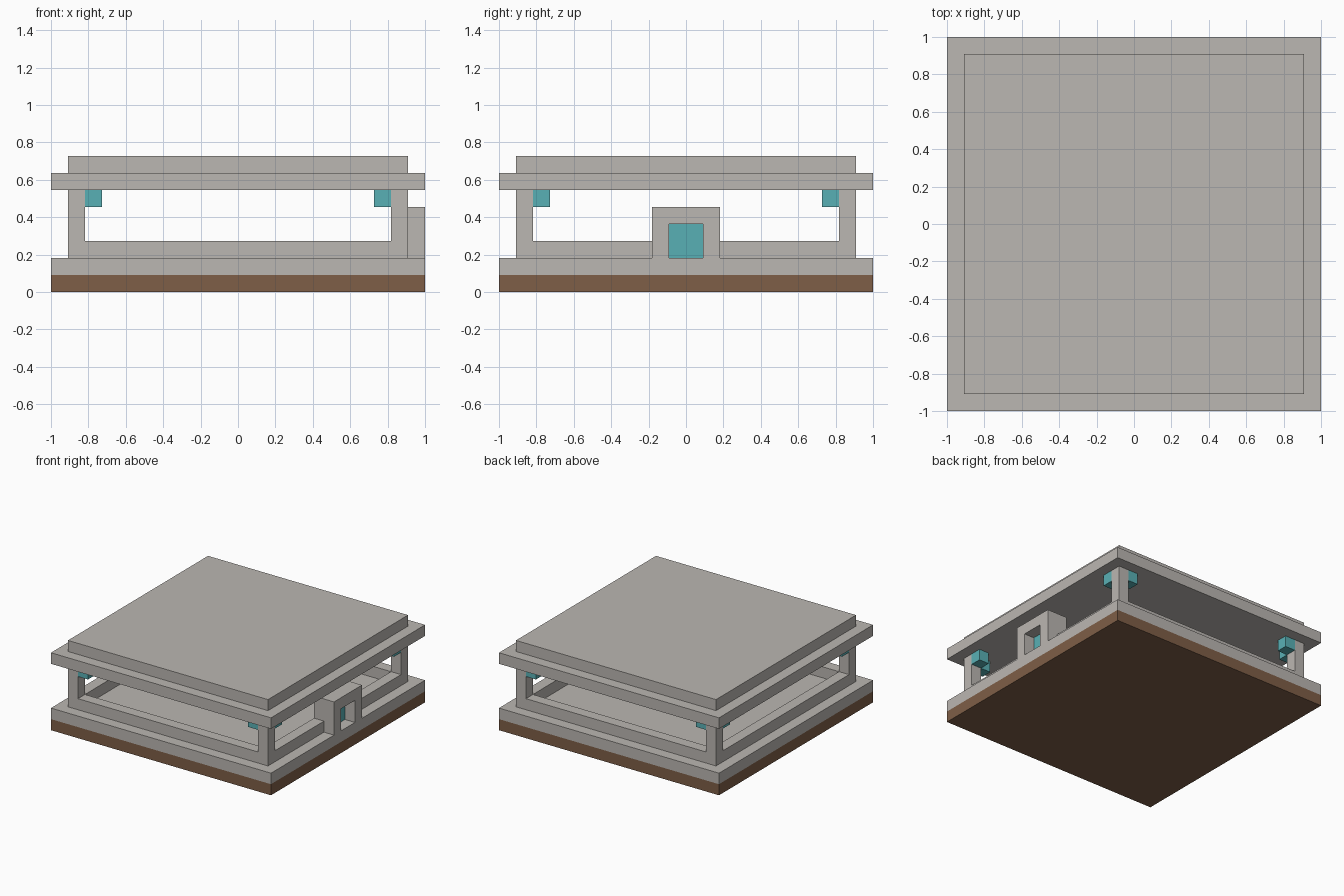
import bpy
import bmesh

U = 1 / 11  # building module: the base is 22 modules wide

cube = bpy.data.objects.get("Cube")
if cube:
    bpy.data.objects.remove(cube, do_unlink=True)


def material(name, rgb):
    linear = [((c / 255 + 0.055) / 1.055) ** 2.4 for c in rgb] + [1]
    mat = bpy.data.materials.new(name)
    mat.use_nodes = True
    mat.diffuse_color = linear
    mat.node_tree.nodes["Principled BSDF"].inputs["Base Color"].default_value = linear
    return mat


stone = material("grey stone", (187, 183, 178))
earth = material("brown earth", (126, 94, 71))
glow = material("teal glow", (89, 176, 181))


def finish(name, bm, mat):
    bmesh.ops.recalc_face_normals(bm, faces=bm.faces)
    mesh = bpy.data.meshes.new(name)
    bm.to_mesh(mesh)
    bm.free()
    mesh.materials.append(mat)
    obj = bpy.data.objects.new(name, mesh)
    bpy.context.collection.objects.link(obj)
    return obj


def box(name, x, y, z, mat):
    """Box from (low, high) pairs given in modules."""
    bm = bmesh.new()
    bmesh.ops.create_cube(bm, size=1)
    for v in bm.verts:
        v.co = [U * (r[0] if c < 0 else r[1]) for c, r in zip(v.co, (x, y, z))]
    return finish(name, bm, mat)


def span(sign, low, high):
    return sorted((sign * low, sign * high))


# Stacked slabs: ground, floor, eaves and roof
for name, half, low, mat in (("ground_slab", 11, 0, earth), ("floor_slab", 11, 1, stone),
                             ("eaves_slab", 11, 6, stone), ("roof_slab", 10, 7, stone)):
    box(name, (-half, half), (-half, half), (low, low + 1), mat)

# Low walls between the corner posts; the right-hand one is split by the doorway
box("front_wall", (-9, 9), (-10, -9), (2, 3), stone)
box("back_wall", (-9, 9), (9, 10), (2, 3), stone)
box("plain_side_wall", (-10, -9), (-9, 9), (2, 3), stone)
for s, end in ((-1, "front"), (1, "back")):
    box("door_side_wall_" + end, (9, 10), span(s, 2, 9), (2, 3), stone)

# Corner posts, each with two lamps tucked under the eaves
for sx, side in ((-1, "right"), (1, "left")):
    for sy, end in ((-1, "front"), (1, "back")):
        tag = f"_{end}_{side}"
        box("post" + tag, span(sx, 9, 10), span(sy, 9, 10), (2, 6), stone)
        box("lamp_across" + tag, span(sx, 8, 9), span(sy, 9, 10), (5, 6), glow)
        box("lamp_along" + tag, span(sx, 9, 10), span(sy, 8, 9), (5, 6), glow)

# Doorway: an arch profile extruded through the wall, with a recessed door
bm = bmesh.new()
arch = [(-2, 2), (-2, 5), (2, 5), (2, 2), (1, 2), (1, 4), (-1, 4), (-1, 2)]
face = bm.faces.new([bm.verts.new((9 * U, y * U, z * U)) for y, z in arch])
out = bmesh.ops.extrude_face_region(bm, geom=[face])["geom"]
bmesh.ops.translate(bm, vec=(2 * U, 0, 0),
                    verts=[g for g in out if isinstance(g, bmesh.types.BMVert)])
finish("doorway_arch", bm, stone)
box("door_panel", (9, 10), (-1, 1), (2, 4), glow)
